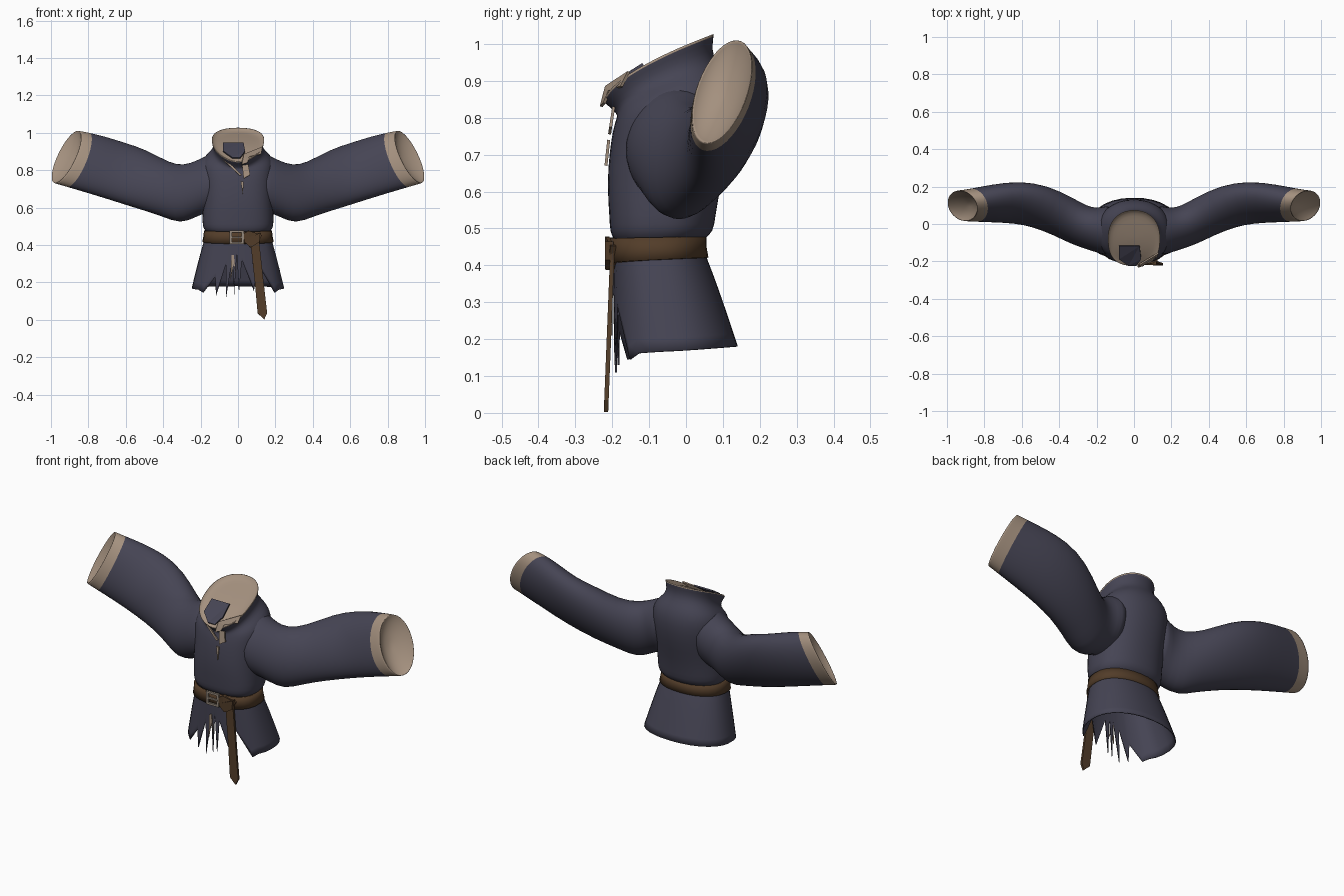
import bpy, bmesh, math
from mathutils import Vector

cube = bpy.data.objects.get("Cube")
if cube:
    bpy.data.objects.remove(cube, do_unlink=True)


def material(name, rgb):
    m = bpy.data.materials.new(name)
    m.use_nodes = True
    m.diffuse_color = (*rgb, 1)
    m.node_tree.nodes["Principled BSDF"].inputs["Base Color"].default_value = (*rgb, 1)
    m.node_tree.nodes["Principled BSDF"].inputs["Roughness"].default_value = 0.9
    return m


NAVY = material("navy cloth", (0.06, 0.058, 0.088))
TAN = material("tan lining", (0.37, 0.28, 0.21))
LEATHER = material("brown leather", (0.085, 0.046, 0.022))
METAL = material("dull buckle metal", (0.30, 0.25, 0.20))


def finish(name, bm, mats, smooth=True, solid=0, subsurf=0):
    bmesh.ops.recalc_face_normals(bm, faces=bm.faces)
    me = bpy.data.meshes.new(name)
    bm.to_mesh(me)
    bm.free()
    for m in mats:
        me.materials.append(m)
    ob = bpy.data.objects.new(name, me)
    bpy.context.collection.objects.link(ob)
    if smooth:
        me.shade_smooth()
    if solid:
        mod = ob.modifiers.new("thickness", "SOLIDIFY")
        mod.thickness = solid
        mod.offset = 0
    if subsurf:
        mod = ob.modifiers.new("soften", "SUBSURF")
        mod.levels = mod.render_levels = subsurf
    return ob


def loft(bm, rings, lining_from=999, caps=True):
    """Skin closed rings; strips from lining_from on use material slot 1."""
    rows = [[bm.verts.new(p) for p in r] for r in rings]
    n = len(rows[0])
    for i, (a, b) in enumerate(zip(rows, rows[1:])):
        for j in range(n):
            k = (j + 1) % n
            f = bm.faces.new((a[j], a[k], b[k], b[j]))
            f.material_index = int(i >= lining_from)
    if caps:
        bm.faces.new(rows[0])
        bm.faces.new(rows[-1]).material_index = int(lining_from < 999)


def spow(v, p):
    return math.copysign(abs(v) ** p, v)


def section(angle, rx, yf, yb):
    """Cross-section squarer at the front, rounder at the back; angle 0 is the front."""
    p = .75 if math.cos(angle) > 0 else .92
    x = rx * spow(math.sin(angle), p)
    y = (yf + yb) / 2 - (yb - yf) / 2 * spow(math.cos(angle), p)
    return x, y


def body_ring(zf, zb, rx, yf, yb, n=28):
    pts = []
    for i in range(n):
        x, y = section(math.tau * i / n, rx, yf, yb)
        t = max(0, (y - yf) / (yb - yf))
        pts.append(Vector((x, y, zf + (zb - zf) * t ** 0.6)))
    return pts


def collar_z(y):
    """Height of the sloping collar mouth."""
    return .84 + .187 * max(0, (y + .226) / .303) ** .6


# Torso with flared, tilted collar; the mouth is filled by the tan lining
torso = [
    (.45, .45, .160, -.185, .040), (.475, .475, .172, -.197, .052),
    (.49, .49, .188, -.207, .075), (.53, .53, .192, -.208, .080),
    (.62, .62, .187, -.215, .095), (.71, .73, .190, -.208, .125),
    (.77, .83, .196, -.198, .136), (.793, .89, .188, -.190, .122),
    (.80, .925, .164, -.188, .10), (.807, .95, .138, -.188, .082),
    (.82, .985, .130, -.20, .070), (.840, 1.027, .142, -.226, .077),
    (.843, 1.030, .140, -.224, .075)]
rings = [body_ring(*r) for r in torso]
for s in (.93, .65, .35, .08):
    ring = []
    for p in rings[12]:
        y = -.075 + (p.y + .075) * s
        ring.append(Vector((p.x * s, y, collar_z(y) - .014)))
    rings.append(ring)
bm = bmesh.new()
loft(bm, rings, lining_from=11)
finish("tunic_body", bm, [NAVY, TAN], subsurf=1)

# Wide sleeves: top point, bottom point, vector to the back edge
sleeve = [
    ((.10, -.02, .905), (.10, -.06, .58), (0, .14, 0)),
    ((.165, -.015, .882), (.165, -.05, .575), (-.01, .128, 0)),
    ((.225, -.005, .85), (.235, -.045, .542), (-.03, .108, 0)),
    ((.29, .015, .828), (.31, -.02, .512), (-.045, .10, 0)),
    ((.37, .06, .838), (.385, .02, .546), (-.05, .10, .01)),
    ((.50, .12, .91), (.50, .07, .586), (-.04, .11, .03)),
    ((.60, .145, .942), (.65, .09, .633), (-.01, .112, .04)),
    ((.70, .135, .976), (.80, .085, .678), (.02, .10, .04)),
    ((.795, .118, .999), (.935, .08, .717), (.033, .086, .04)),
    ((.842, .115, 1.007), (.99, .08, .733), (.033, .082, .04)),
    ((.846, .115, 1.007), (.993, .08, .735), (.033, .080, .04))]


def sleeve_ring(top, bottom, side, sx, n=20):
    top, bottom, side = Vector(top), Vector(bottom), Vector(side)
    mid, up = (top + bottom) / 2, (top - bottom) / 2
    pts = []
    for i in range(n):
        a = math.tau * i / n
        p = mid + up * math.cos(a) + side * math.sin(a)
        pts.append(Vector((p.x * sx, p.y, p.z)))
    return pts


for label, sx in (("left", 1), ("right", -1)):
    rings = [sleeve_ring(*r, sx) for r in sleeve]
    rim = rings[-1]
    centre = sum(rim, Vector()) / len(rim)
    # Shallow lining inside the cuff
    for s, depth in ((.92, .012), (.6, .035), (.3, .045), (.08, .05)):
        rings.append([centre + (p - centre) * s + Vector((-.9 * sx, .2, -.35)) * depth
                      for p in rim])
    bm = bmesh.new()
    loft(bm, rings, lining_from=8)
    finish(label + "_sleeve", bm, [NAVY, TAN], subsurf=1)


# Skirt with a torn front hem: (fraction of half width, hem height)
tears = [(-.74, .145), (-.53, .23), (-.46, .13), (-.3, .30), (-.25, .11),
         (-.14, .34), (-.08, .13), (-.03, .36), (.02, .14), (.10, .32),
         (.34, .155), (.52, .29), (.78, .145)]
columns = [(math.copysign(math.asin(abs(s) ** (1 / .75)), s), z) for s, z in tears]
first, last = columns[0][0], columns[-1][0]
for i in range(1, 22):
    a = last + (math.tau - last + first) * i / 22
    columns.append((a, .168 - .012 * math.cos(a)))
rings = []
for r in range(9):
    ring = []
    for a, hem in columns:
        z = .45 + (hem - .45) * r / 8
        t = (.45 - z) / .285
        x, y = section(a, .17 + .076 * t ** .9, -.197 + .005 * t, .04 + .103 * t ** .9)
        ring.append(Vector((x, y, z)))
    rings.append(ring)
bm = bmesh.new()
loft(bm, rings, caps=False)
finish("skirt", bm, [NAVY], solid=.005)

# Belt band
bm = bmesh.new()
loft(bm, [body_ring(zf, zb, rx, -.204, yb) for zf, zb, rx, yb in
          ((.405, .42, .185, .055), (.44, .448, .179, .05), (.472, .477, .176, .05))],
     caps=False)
finish("belt", bm, [LEATHER], solid=.012)


def plate(name, outline, depth, mat, thick=.008):
    """Thin shape drawn in x and z; depth(x, z) gives its y."""
    bm = bmesh.new()
    f = bm.faces.new([bm.verts.new((x, depth(x, z), z)) for x, z in outline])
    bmesh.ops.triangulate(bm, faces=[f])
    return finish(name, bm, [mat], smooth=False, solid=thick)


def chest(x, z):
    return -.217 + max(0, z - .69) * .15


# Neck opening: dark inner flap, turned lapel, placket and edge trim
plate("collar_flap", [(-.08, .945), (.03, .945), (.038, .90), (.012, .865),
                      (-.03, .865), (-.08, .90)],
      lambda x, z: -.232 + .303 * (max(0, z - .84) / .187) ** 1.67, NAVY, .008)
plate("lapel", [(.13, .925), (.122, .885), (.06, .872), (.05, .84), (.02, .83), (.03, .885)],
      lambda x, z: -.230 + .45 * max(0, x - .03) + .4 * max(0, z - .85), TAN)
plate("placket", [(.022, .825), (.055, .83), (.065, .775), (.03, .755)], chest, TAN)
plate("placket_tip", [(.014, .74), (.03, .74), (.026, .67)], chest, TAN)
plate("collar_edge", [(-.085, .86), (-.072, .862), (.02, .775), (.01, .77)], chest, TAN)
plate("skirt_slit_trim", [(-.035, .345), (-.022, .345), (-.012, .24), (-.022, .3), (-.04, .21)],
      lambda x, z: -.202, TAN, .005)


def box(name, x0, x1, z0, z1, y, depth, mat):
    bm = bmesh.new()
    bmesh.ops.create_cube(bm, size=1)
    for v in bm.verts:
        v.co = ((x0 + x1) / 2 + v.co.x * (x1 - x0), y + v.co.y * depth,
                (z0 + z1) / 2 + v.co.z * (z1 - z0))
    finish(name, bm, [mat], smooth=False)


# Buckle frame and prong
for i, (x0, x1, z0, z1) in enumerate([(-.045, -.033, .405, .478), (.02, .032, .405, .478),
                                      (-.033, .02, .405, .416), (-.033, .02, .467, .478)]):
    box("buckle_side_%d" % (i + 1), x0, x1, z0, z1, -.213, .012, METAL)
box("buckle_prong", -.035, .025, .437, .446, -.216, .008, METAL)

# Wrapped belt end and hanging tail
plate("belt_knot", [(.03, .46), (.055, .476), (.125, .452), (.105, .41), (.065, .387), (.035, .415)],
      lambda x, z: -.203 + max(0, x - .08) * .3, LEATHER, .03)
plate("belt_fold", [(.05, .435), (.12, .465), (.115, .415), (.075, .39)],
      lambda x, z: -.208, LEATHER, .022)
tail = [(.066, .42), (.112, .43), (.137, .2), (.156, .035), (.14, .002), (.105, .035), (.09, .2)]
plate("belt_tail", tail, lambda x, z: -.217 + .04 * z, LEATHER, .012)
